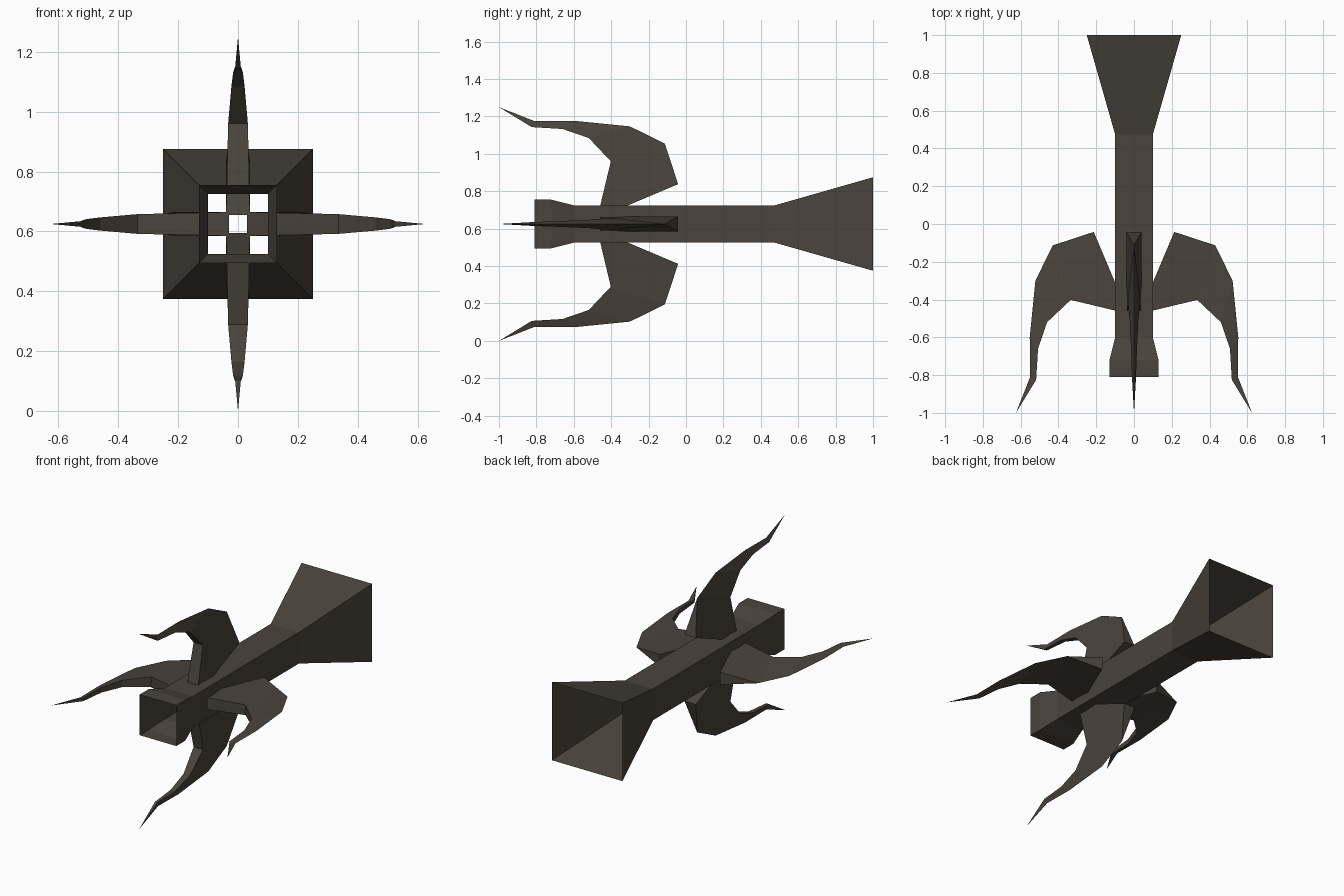
import bpy, bmesh
from math import pi
from mathutils import Matrix, Vector

cube = bpy.data.objects.get("Cube")
if cube:
    bpy.data.objects.remove(cube, do_unlink=True)

AXIS_Z = 0.625

# single dark brown metal
metal = bpy.data.materials.new("dark_brown_metal")
metal.use_nodes = True
colour = (0.068, 0.057, 0.044, 1)
metal.diffuse_color = colour
bsdf = next(n for n in metal.node_tree.nodes if n.type == 'BSDF_PRINCIPLED')
bsdf.inputs["Base Color"].default_value = colour


def finish(name, bm):
    bmesh.ops.recalc_face_normals(bm, faces=bm.faces)
    mesh = bpy.data.meshes.new(name)
    bm.to_mesh(mesh)
    bm.free()
    mesh.materials.append(metal)
    obj = bpy.data.objects.new(name, mesh)
    bpy.context.collection.objects.link(obj)
    return obj


# square open tube: (y, half width) along its length
PROFILE = [(-0.81, 0.13), (-0.72, 0.13), (-0.6, 0.1), (0.475, 0.1), (1.0, 0.25)]
bm = bmesh.new()
rings = [[bm.verts.new((sx * h, y, AXIS_Z + sz * h))
          for sx, sz in ((-1, -1), (1, -1), (1, 1), (-1, 1))] for y, h in PROFILE]
for a, b in zip(rings, rings[1:]):
    for i in range(4):
        j = (i + 1) % 4
        bm.faces.new((a[i], a[j], b[j], b[i]))
finish("flared_square_tube", bm)

# curved fin: flat inner edge (radius, y, half thickness), sharp outer edge (radius, y)
INNER = [(0.03, -0.475, 0.04), (0.335, -0.402, 0.033), (0.46, -0.52, 0.022),
         (0.508, -0.66, 0.016), (0.518, -0.825, 0.01)]
OUTER = [(0.43, -0.113), (0.522, -0.3), (0.552, -0.6), (0.55, -0.81)]
HEEL = (0.213, -0.042, 0.04)
TIP = (0.625, -1.0)


def build_fin(name, angle):
    bm = bmesh.new()

    def vert(r, y, x=0):
        return bm.verts.new((x, y, r))

    left, right = ([vert(r, y, s * w) for r, y, w in INNER] for s in (-1, 1))
    heel = [vert(HEEL[0], HEEL[1], s * HEEL[2]) for s in (-1, 1)]
    edge = [vert(*p) for p in OUTER]
    tip = vert(*TIP)
    # two tapering sides
    for side, h in ((left, heel[0]), (right, heel[1])):
        ridge = [h] + edge
        for k in range(len(side) - 1):
            bm.faces.new((side[k], ridge[k], ridge[k + 1], side[k + 1]))
        bm.faces.new((side[-1], edge[-1], tip))
    # inner strip, heel and underside
    for k in range(len(left) - 1):
        bm.faces.new((left[k], left[k + 1], right[k + 1], right[k]))
    bm.faces.new((left[-1], tip, right[-1]))
    bm.faces.new((heel[0], heel[1], edge[0]))
    bm.faces.new((left[0], right[0], heel[1], heel[0]))
    bmesh.ops.transform(bm, verts=bm.verts, matrix=Matrix.Translation(
        Vector((0, 0, AXIS_Z))) @ Matrix.Rotation(angle, 4, 'Y'))
    finish(name, bm)


for i, name in enumerate(("top_fin", "left_fin", "bottom_fin", "right_fin")):
    build_fin(name, i * pi / 2)
